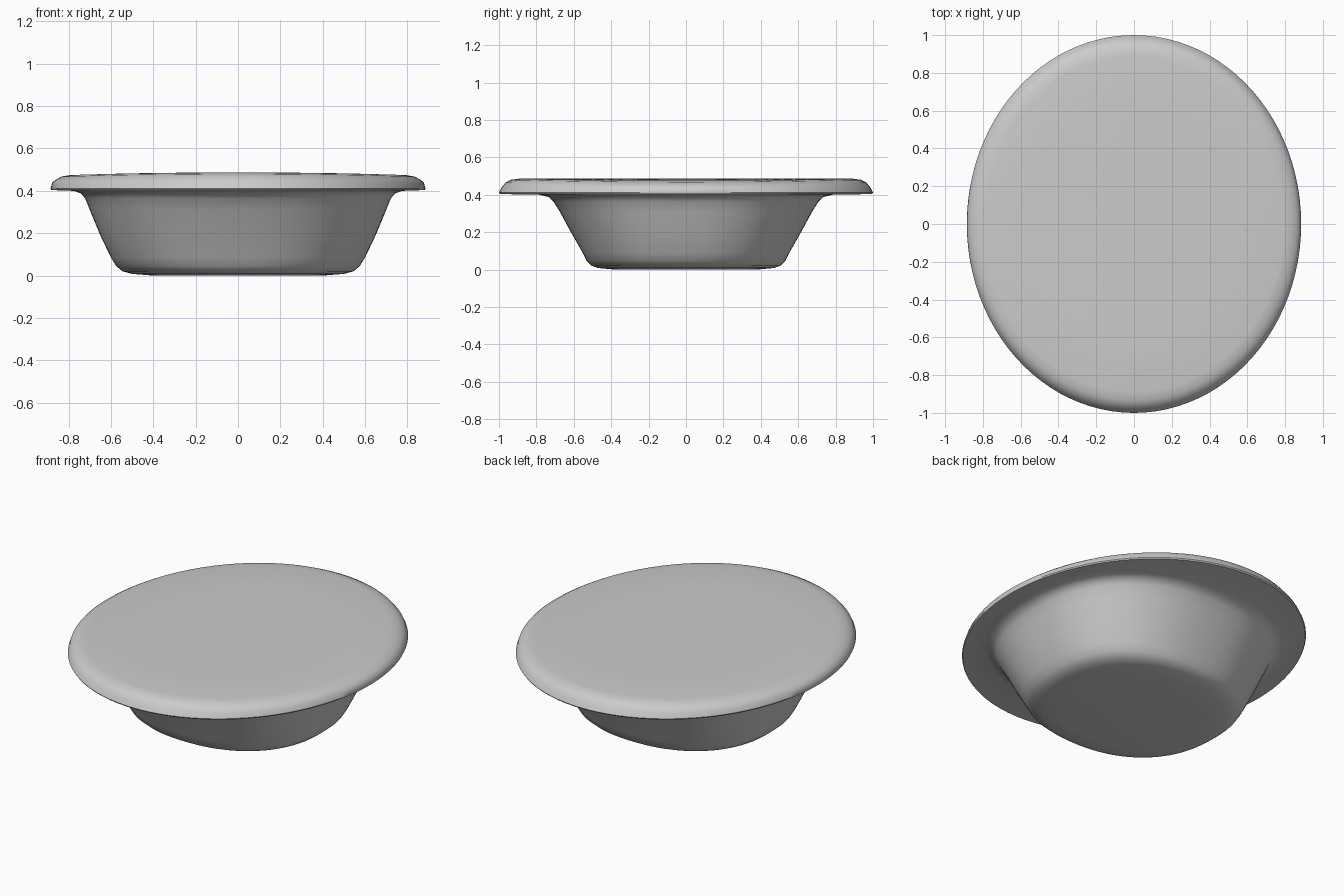
import bpy
import bmesh
from math import cos, sin, pi, copysign

cube = bpy.data.objects.get("Cube")
if cube:
    bpy.data.objects.remove(cube, do_unlink=True)

SEGMENTS = 96

# One plain grey for the whole basin
grey = bpy.data.materials.new("plain grey")
grey.use_nodes = True
colour = (0.6, 0.6, 0.6, 1)
grey.diffuse_color = colour
grey.node_tree.nodes["Principled BSDF"].inputs["Base Color"].default_value = colour


def oval_point(angle, rx, ry, power):
    """Point on a rounded oval; a power above two squares it slightly."""
    c, s = cos(angle), sin(angle)
    return (rx * copysign(abs(c) ** (2 / power), c),
            ry * copysign(abs(s) ** (2 / power), s))


def loft(name, rings, crown=0.0):
    """Skin oval rings (rx, ry, z, power) from bottom to top and cap both ends."""
    bm = bmesh.new()
    loops = []
    for rx, ry, z, power in rings:
        loop = []
        for i in range(SEGMENTS):
            x, y = oval_point(2 * pi * i / SEGMENTS, rx, ry, power)
            drop = crown * x * x if z > 0.45 else 0
            loop.append(bm.verts.new((x, y, z - drop)))
        loops.append(loop)
    for low, high in zip(loops, loops[1:]):
        for i in range(SEGMENTS):
            j = (i + 1) % SEGMENTS
            bm.faces.new((low[i], low[j], high[j], high[i]))
    bm.faces.new(loops[0][::-1])
    bm.faces.new(loops[-1])
    bmesh.ops.recalc_face_normals(bm, faces=bm.faces)
    mesh = bpy.data.meshes.new(name)
    bm.to_mesh(mesh)
    bm.free()
    obj = bpy.data.objects.new(name, mesh)
    bpy.context.collection.objects.link(obj)
    mesh.materials.append(grey)
    bpy.ops.object.select_all(action="DESELECT")
    obj.select_set(True)
    bpy.context.view_layer.objects.active = obj
    bpy.ops.object.shade_smooth_by_angle(angle=0.7)
    return obj


# Tapered bowl flaring into a broad lip, closed by a gently crowned top
loft("basin", [
    (0.40, 0.38, 0.000, 2.2),
    (0.50, 0.47, 0.008, 2.2),
    (0.545, 0.505, 0.020, 2.25),
    (0.575, 0.53, 0.045, 2.3),
    (0.60, 0.55, 0.085, 2.3),
    (0.65, 0.61, 0.190, 2.3),
    (0.70, 0.675, 0.310, 2.3),
    (0.722, 0.71, 0.365, 2.3),
    (0.742, 0.735, 0.388, 2.25),
    (0.775, 0.785, 0.400, 2.15),
    (0.86, 0.96, 0.403, 2),
    (0.882, 0.995, 0.405, 2),
    (0.885, 1.00, 0.412, 2),
    (0.877, 0.985, 0.440, 2),
    (0.862, 0.965, 0.465, 2),
    (0.835, 0.935, 0.480, 2),
    (0.79, 0.89, 0.486, 2),
    (0.55, 0.62, 0.487, 2),
    (0.25, 0.28, 0.487, 2),
], crown=0.018)
